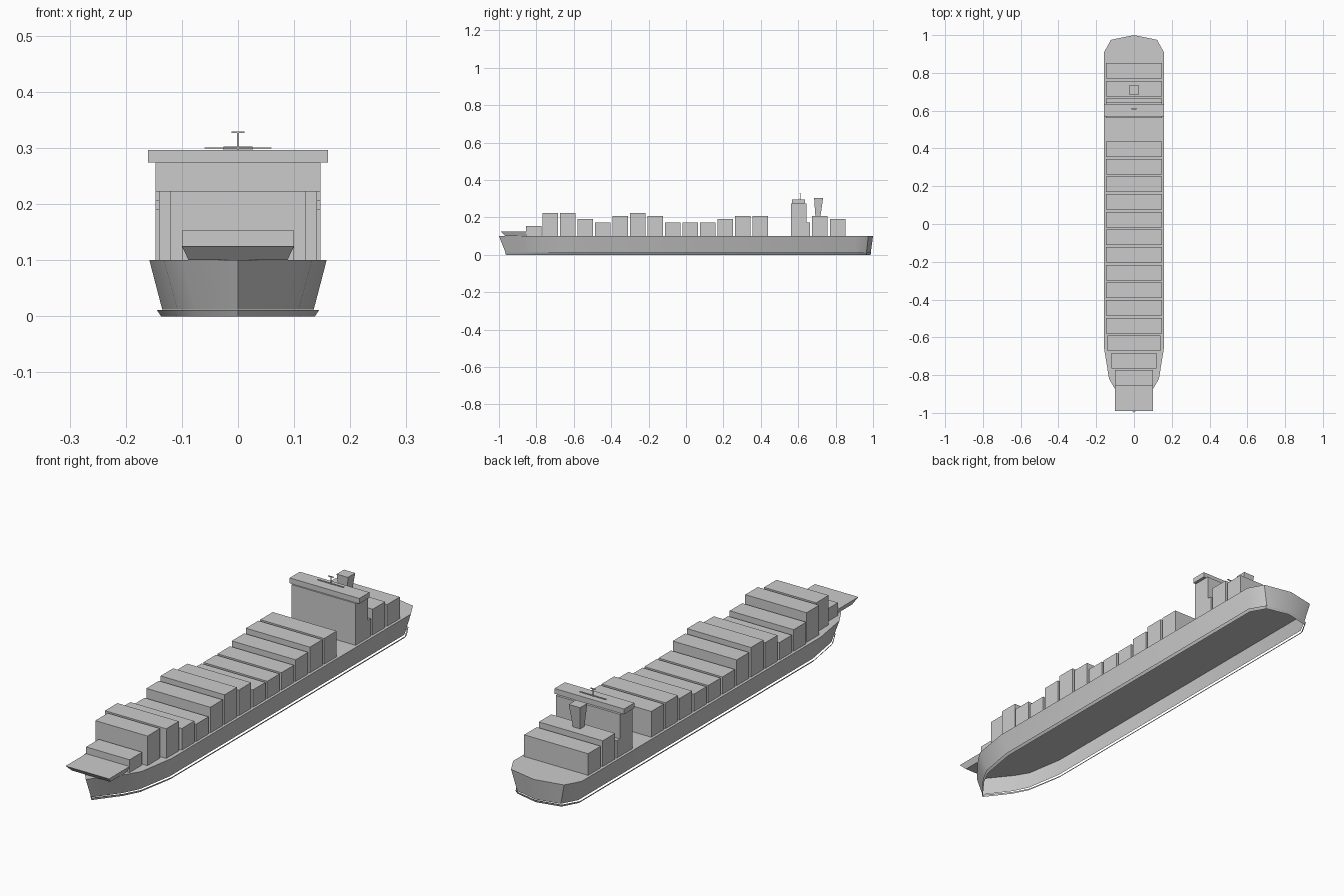
import bpy, bmesh, math

cube = bpy.data.objects.get("Cube")
if cube:
    bpy.data.objects.remove(cube, do_unlink=True)

grey = bpy.data.materials.new("light grey")
grey.use_nodes = True
grey.diffuse_color = (0.6, 0.6, 0.6, 1)
grey.node_tree.nodes["Principled BSDF"].inputs["Base Color"].default_value = (0.6, 0.6, 0.6, 1)


def finish(name, bm):
    """Turn a bmesh into a named grey object."""
    mesh = bpy.data.meshes.new(name)
    bm.to_mesh(mesh)
    bm.free()
    mesh.materials.append(grey)
    obj = bpy.data.objects.new(name, mesh)
    bpy.context.collection.objects.link(obj)
    return obj


def frustum(name, lower, upper):
    """Box between two rectangles, each (half width, y0, y1, z)."""
    bm = bmesh.new()
    rings = []
    for w, y0, y1, z in (lower, upper):
        rings.append([bm.verts.new(p) for p in
                      ((-w, y0, z), (w, y0, z), (w, y1, z), (-w, y1, z))])
    a, b = rings
    bm.faces.new(a[::-1])
    bm.faces.new(b)
    for i in range(4):
        j = (i + 1) % 4
        bm.faces.new((a[i], a[j], b[j], b[i]))
    return finish(name, bm)


def block(name, half_w, y0, y1, z0, z1):
    return frustum(name, (half_w, y0, y1, z0), (half_w, y0, y1, z1))


def outline(half):
    """Mirror a stem-to-stern half outline into a closed loop."""
    return half + [(-x, y) for x, y in reversed(half[1:-1])]


def shell(name, low, high, z0, z1, capped):
    """Open-bottomed skin between two outlines, with an optional deck."""
    bm = bmesh.new()
    a = [bm.verts.new((x, y, z0)) for x, y in low]
    b = [bm.verts.new((x, y, z1)) for x, y in high]
    for i in range(len(a)):
        j = (i + 1) % len(a)
        bm.faces.new((a[i], a[j], b[j], b[i]))
    if capped:
        bm.faces.new(b)
    obj = finish(name, bm)
    bpy.context.view_layer.objects.active = obj
    obj.select_set(True)
    bpy.ops.object.shade_smooth_by_angle(angle=math.radians(40))
    obj.select_set(False)
    return obj


# Hull with flared sides and flat deck
deck = outline([(0, -1.0), (0.10, -0.875), (0.132, -0.82), (0.158, -0.66),
                (0.158, 0.91), (0.122, 0.975), (0, 1.0)])
keel = outline([(0, -0.965), (0.075, -0.865), (0.108, -0.80), (0.135, -0.64),
                (0.135, 0.90), (0.10, 0.965), (0, 0.988)])
shell("hull", keel, deck, 0.012, 0.10, True)

# Thin separate strake around the waterline
strake_low = [(x * 1.015, y * 0.998) for x, y in keel]
strake_high = [(x * 1.07, y * 1.002) for x, y in keel]
shell("waterline_strake", strake_low, strake_high, 0.0, 0.011, False)

# Bow platform and breakwater
frustum("bow_platform", (0.088, -0.965, -0.85, 0.10), (0.10, -0.99, -0.85, 0.125))
block("breakwater", 0.10, -0.855, -0.772, 0.10, 0.153)

# Container stacks ahead of the tower
tops = [0.223, 0.223, 0.19, 0.172, 0.207, 0.223, 0.207,
        0.172, 0.172, 0.172, 0.19, 0.207, 0.207]
widths = {0: 0.12, 1: 0.141}
for i, top in enumerate(tops):
    y = -0.725 + 0.0935 * i
    block(f"container_stack_{i + 1}", widths.get(i, 0.147),
          y - 0.041, y + 0.041, 0.10, top)

# Container stacks at the stern
block("stern_stack_1", 0.147, 0.675, 0.757, 0.10, 0.207)
block("stern_stack_2", 0.147, 0.77, 0.853, 0.10, 0.19)

# Accommodation tower and bridge
block("tower", 0.147, 0.562, 0.645, 0.10, 0.274)
block("tower_rear_housing", 0.147, 0.645, 0.664, 0.10, 0.172)
block("bridge", 0.16, 0.568, 0.635, 0.274, 0.296)

# Funnel widening to the top
frustum("funnel", (0.016, 0.692, 0.718, 0.20), (0.026, 0.685, 0.733, 0.303))

# Radar
block("radar_bar", 0.06, 0.607, 0.613, 0.299, 0.301)
block("radar_mast", 0.0015, 0.6085, 0.6115, 0.296, 0.328)
block("radar_scanner", 0.012, 0.607, 0.613, 0.327, 0.329)
